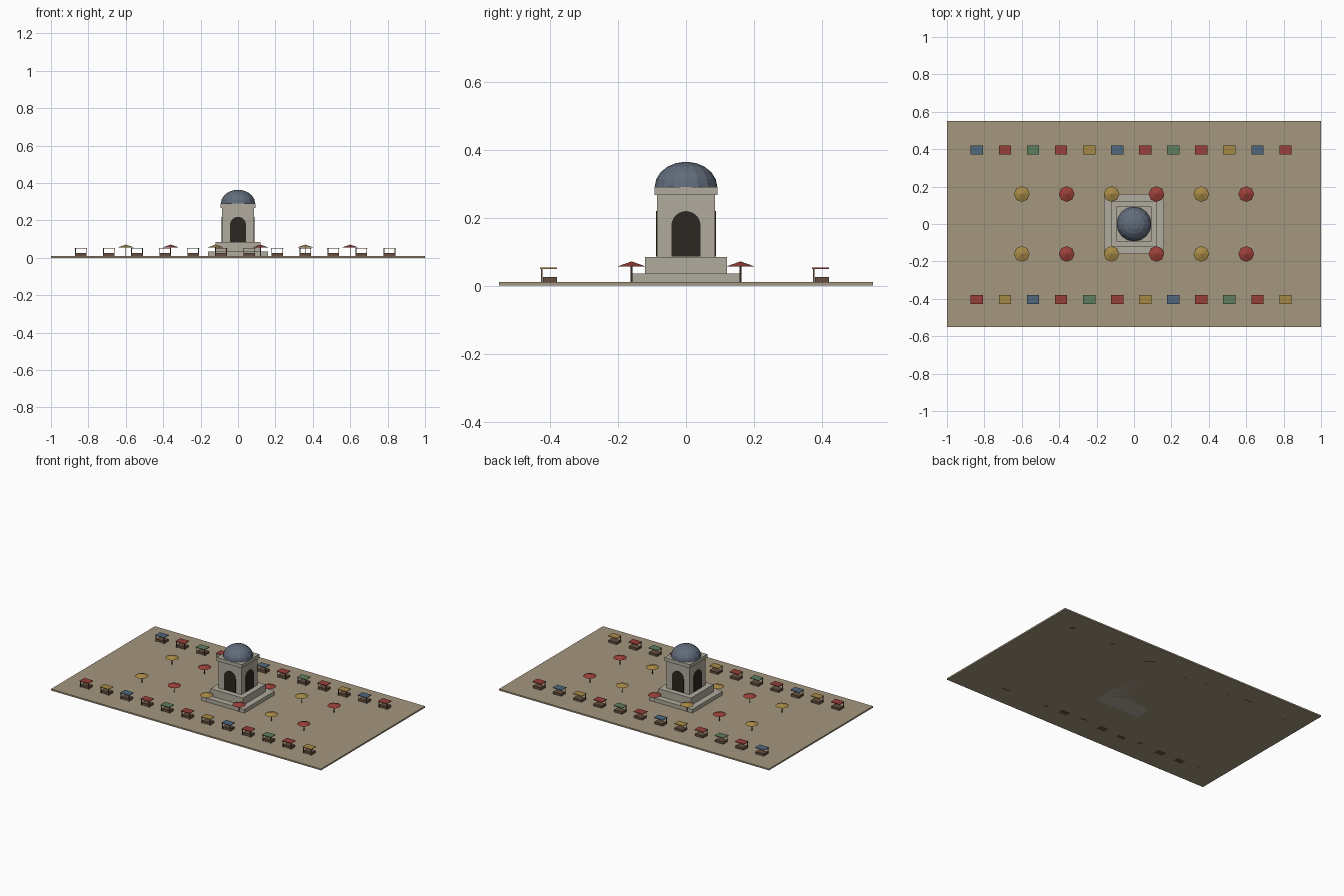
import bpy, bmesh, math
from mathutils import Matrix

if "Cube" in bpy.data.objects:
    bpy.data.objects.remove(bpy.data.objects["Cube"])


def mat(name, r, g, b):
    m = bpy.data.materials.new(name)
    m.diffuse_color = (r, g, b, 1)
    m.use_nodes = True
    m.node_tree.nodes["Principled BSDF"].inputs["Base Color"].default_value = m.diffuse_color
    return m


PAVING = mat("paving", 0.37, 0.31, 0.21)
STONE = mat("stone", 0.44, 0.41, 0.34)
DARK = mat("dark_opening", 0.025, 0.02, 0.015)
SLATE = mat("slate", 0.12, 0.15, 0.20)
WOOD = mat("wood", 0.13, 0.08, 0.05)
RED = mat("red_cloth", 0.32, 0.05, 0.04)
GOLD = mat("gold_cloth", 0.38, 0.25, 0.06)
BLUE = mat("blue_cloth", 0.08, 0.14, 0.21)
GREEN = mat("green_cloth", 0.11, 0.21, 0.11)


def finish(name, bm, material):
    me = bpy.data.meshes.new(name)
    bmesh.ops.recalc_face_normals(bm, faces=bm.faces)
    bm.to_mesh(me)
    bm.free()
    me.materials.append(material)
    ob = bpy.data.objects.new(name, me)
    bpy.context.collection.objects.link(ob)
    return ob


def box(name, x, y, z, material):
    """Box from (min, max) pairs."""
    bm = bmesh.new()
    c = [(a + b) / 2 for a, b in (x, y, z)]
    s = [b - a for a, b in (x, y, z)]
    bmesh.ops.create_cube(bm, size=1, matrix=Matrix.Translation(c) @ Matrix.Diagonal((*s, 1)))
    return finish(name, bm, material)


def block(name, half, z, material):
    return box(name, (-half, half), (-half, half), z, material)


def cone(name, x, y, z, r1, r2, n, material):
    bm = bmesh.new()
    bmesh.ops.create_cone(bm, cap_ends=True, segments=n, radius1=r1, radius2=r2, depth=z[1] - z[0],
                          matrix=Matrix.Translation((x, y, (z[0] + z[1]) / 2)))
    return finish(name, bm, material)


# Plaza and stepped monument
box("plaza", (-1, 1), (-0.55, 0.55), (0, 0.01), PAVING)
block("lower_step", 0.16, (0, 0.035), STONE)
block("upper_step", 0.12, (0.035, 0.084), STONE)
block("tower_body", 0.085, (0.084, 0.266), STONE)
block("cornice", 0.093, (0.266, 0.29), STONE)

# Half-dome
bm = bmesh.new()
bmesh.ops.create_uvsphere(bm, u_segments=16, v_segments=10, radius=1)
bmesh.ops.bisect_plane(bm, geom=bm.verts[:] + bm.edges[:] + bm.faces[:], plane_co=(0, 0, 0),
                       plane_no=(0, 0, -1), clear_outer=True)
bmesh.ops.holes_fill(bm, edges=[e for e in bm.edges if e.is_boundary])
bmesh.ops.transform(bm, verts=bm.verts,
                    matrix=Matrix.Translation((0, 0, 0.29)) @ Matrix.Diagonal((0.092, 0.092, 0.074, 1)))
finish("dome", bm, SLATE)

# Dark arched openings, one on each face of the tower
R, SPRING = 0.043, 0.176
profile = [(-R, 0.086), (R, 0.086)]
profile += [(R * math.cos(a), SPRING + R * math.sin(a)) for a in (math.pi * i / 12 for i in range(13))]
for k, side in enumerate(("front", "right", "back", "left")):
    bm = bmesh.new()
    face = bm.faces.new([bm.verts.new((x, -0.088, z)) for x, z in profile])
    ext = bmesh.ops.extrude_face_region(bm, geom=[face])
    bmesh.ops.translate(bm, vec=(0, 0.006, 0),
                        verts=[v for v in ext["geom"] if isinstance(v, bmesh.types.BMVert)])
    bmesh.ops.rotate(bm, verts=bm.verts, matrix=Matrix.Rotation(k * math.pi / 2, 3, 'Z'))
    finish("arch_" + side, bm, DARK)

# Two rows of market stalls
CYCLE = [RED, GOLD, BLUE, RED, GREEN]
for row, y, shift in (("front", -0.4, 0), ("back", 0.4, 2)):
    for i in range(12):
        x = -0.84 + 0.15 * i
        tag = f"{row}_{i + 1}"
        box("counter_" + tag, (x - 0.03, x + 0.03), (y - 0.02, y + 0.02), (0, 0.025), WOOD)
        box("awning_" + tag, (x - 0.033, x + 0.033), (y - 0.029, y + 0.021), (0.049, 0.053),
            CYCLE[(i + shift) % 5])
        for s in (-1, 1):
            px = x + s * 0.029
            box(f"post_{tag}_{'left' if s < 0 else 'right'}", (px - 0.002, px + 0.002),
                (y - 0.026, y - 0.022), (0, 0.05), WOOD)

# Two rows of parasols
for row, y in (("front", -0.16), ("back", 0.16)):
    for i in range(6):
        x = -0.6 + 0.24 * i
        cone(f"pole_{row}_{i + 1}", x, y, (0, 0.06), 0.0025, 0.0025, 6, WOOD)
        cone(f"parasol_{row}_{i + 1}", x, y, (0.056, 0.071), 0.042, 0, 8, RED if i % 2 else GOLD)
